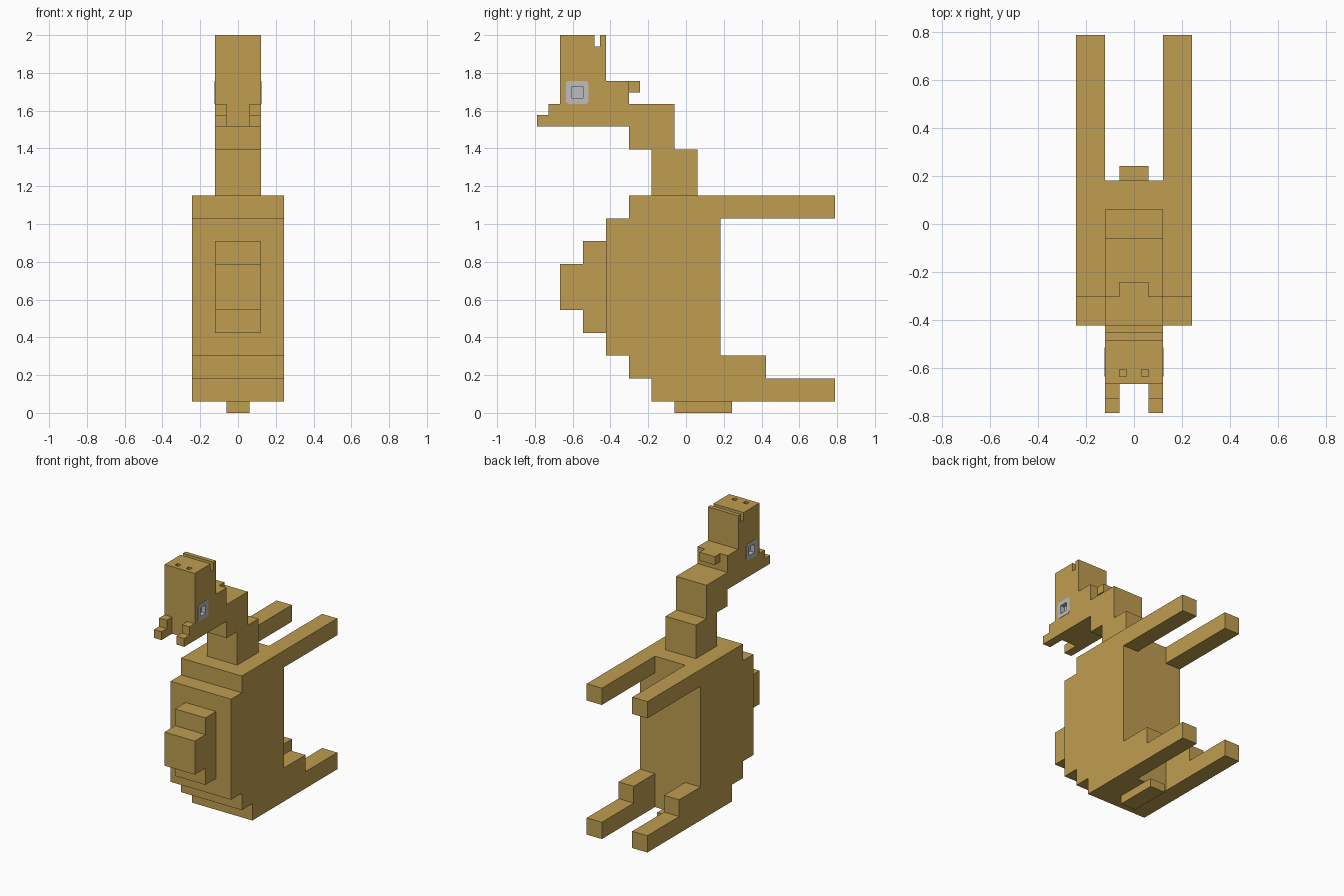
import bpy
import bmesh
from mathutils import Vector

U = 2 / 16.5  # one block of the model

old = bpy.data.objects.get("Cube")
if old:
    bpy.data.objects.remove(old)


def material(name, rgb):
    m = bpy.data.materials.new(name)
    m.use_nodes = True
    m.diffuse_color = (*rgb, 1)
    m.node_tree.nodes["Principled BSDF"].inputs["Base Color"].default_value = (*rgb, 1)
    return m


tan = material("tan fur", (0.52, 0.34, 0.08))
grey = material("eye grey", (0.51, 0.51, 0.53))


def extrude(name, profile, x0, x1, mat=tan):
    """Extrude a side profile of (y, z) block coordinates from x0 to x1."""
    bm = bmesh.new()
    face = bm.faces.new([bm.verts.new(Vector((x0, y, z)) * U) for y, z in profile])
    new = bmesh.ops.extrude_face_region(bm, geom=[face])["geom"]
    verts = [v for v in new if isinstance(v, bmesh.types.BMVert)]
    bmesh.ops.translate(bm, verts=verts, vec=((x1 - x0) * U, 0, 0))
    bmesh.ops.recalc_face_normals(bm, faces=bm.faces[:])
    mesh = bpy.data.meshes.new(name)
    bm.to_mesh(mesh)
    bm.free()
    mesh.materials.append(mat)
    ob = bpy.data.objects.new(name, mesh)
    bpy.context.collection.objects.link(ob)
    return ob


def box(name, x, y, z, mat=tan):
    return extrude(name, [(y[0], z[0]), (y[1], z[0]), (y[1], z[1]), (y[0], z[1])], *x, mat)


def cut(target, cutter):
    mod = target.modifiers.new("cut", "BOOLEAN")
    mod.operation = "DIFFERENCE"
    mod.solver = "EXACT"
    mod.material_mode = "TRANSFER"
    mod.object = cutter
    bpy.context.view_layer.objects.active = target
    bpy.ops.object.modifier_apply(modifier=mod.name)


# Body with stepped back
extrude("body", [(-1.5, .5), (1.5, .5), (1.5, 9.5), (-2.5, 9.5), (-2.5, 8.5), (-3.5, 8.5),
                 (-3.5, 2.5), (-2.5, 2.5), (-2.5, 1.5), (-1.5, 1.5)], -2, 2)

# Hump and tail
extrude("hump", [(-3.5, 3.5), (-3.5, 7.5), (-4.5, 7.5), (-4.5, 6.5), (-5.5, 6.5),
                 (-5.5, 4.5), (-4.5, 4.5), (-4.5, 3.5)], -1, 1)
box("tail", (-.5, .5), (-.5, 2), (0, .5))

# Neck and head in one stepped profile, with the mouth slot on top
head = extrude("neck_and_head", [
    (-1.5, 9.5), (.5, 9.5), (.5, 11.5), (-.5, 11.5), (-.5, 13.5), (-2.5, 13.5),
    (-2.5, 14.5), (-3.5, 14.5), (-3.5, 16.5), (-3.75, 16.5), (-3.75, 16), (-4, 16),
    (-4, 16.5), (-5.5, 16.5), (-5.5, 12.5), (-2.5, 12.5), (-2.5, 11.5), (-1.5, 11.5)], -1, 1)
box("throat_tuft", (-.5, .5), (-2.5, -2), (14, 14.5))

cutters = []
for side, s in (("left", 1), ("right", -1)):
    # Legs and ears
    box(side + "_front_leg", (s, 2 * s), (1.5, 6.5), (8.5, 9.5))
    extrude(side + "_hind_leg", [(1.5, .5), (6.5, .5), (6.5, 1.5), (3.5, 1.5),
                                 (3.5, 2.5), (1.5, 2.5)], s, 2 * s)
    extrude(side + "_ear", [(-5.5, 12.5), (-5.5, 13.5), (-6, 13.5), (-6, 13),
                            (-6.5, 13), (-6.5, 12.5)], .5 * s, s)

    # Eye rim with clipped corners, and the square eye socket
    a, b = .5, .4
    ring = [(a, b), (b, a), (-b, a), (-a, b), (-a, -b), (-b, -a), (b, -a), (a, -b)]
    rim = extrude(side + "_eye_rim", [(y - 4.75, z + 14) for y, z in ring], s, 1.02 * s, grey)
    socket = box(side + "_socket_cutter", (.75 * s, 1.5 * s), (-5, -4.5), (13.75, 14.25), grey)
    cut(rim, socket)
    cut(head, socket)

    # Nostril
    nostril = box(side + "_nostril_cutter", (.25 * s, .5 * s), (-5.25, -5), (16.25, 17))
    cut(head, nostril)
    cutters += [socket, nostril]

for c in cutters:
    bpy.data.objects.remove(c)
